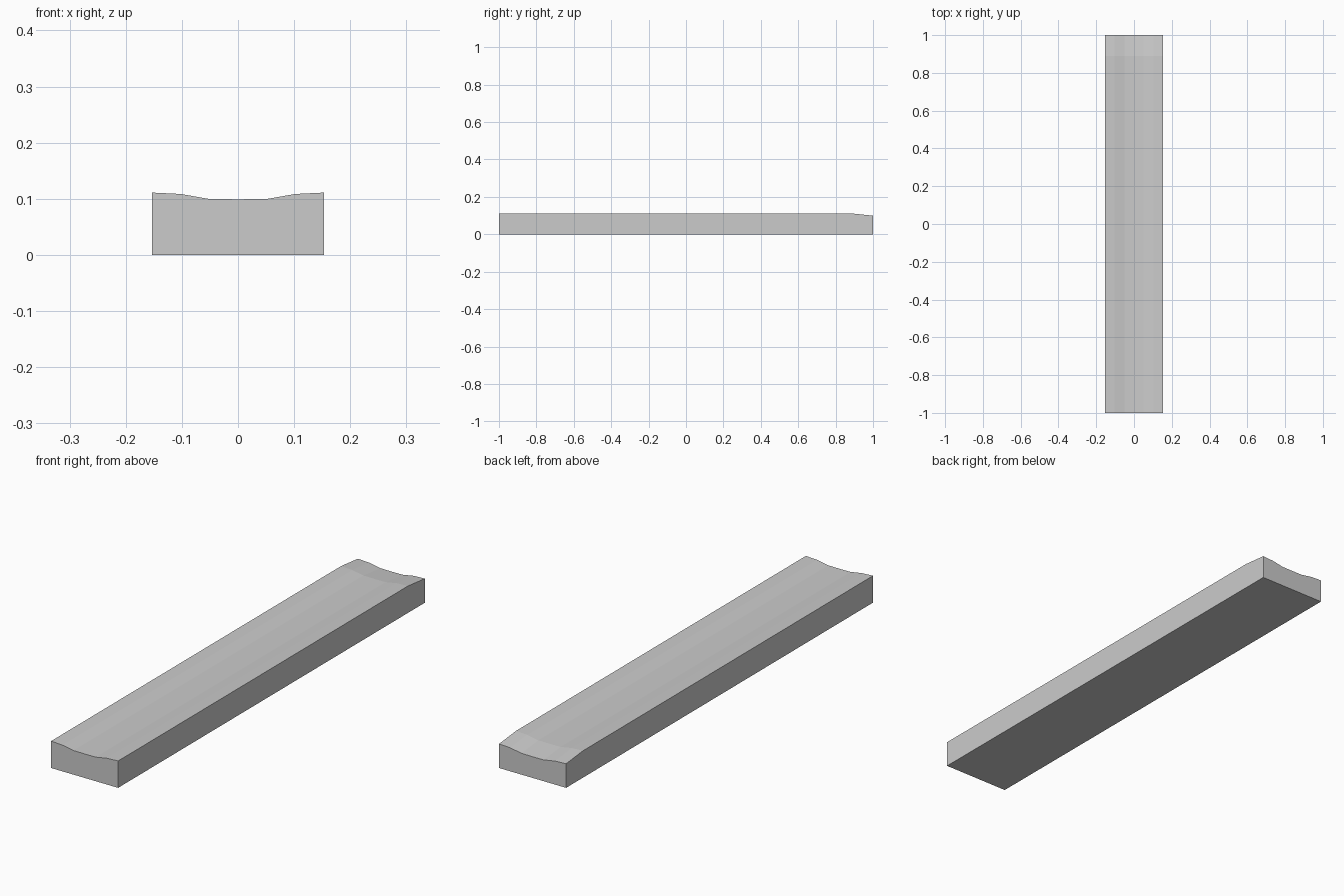
import bpy, bmesh

if "Cube" in bpy.data.objects:
    bpy.data.objects.remove(bpy.data.objects["Cube"])

# Half cross-section of the dished top: (x, z) from centre to edge
half = [(0.0, 0.099), (0.051, 0.0995), (0.102, 0.1085), (0.153, 0.111)]
top = [(-x, z) for x, z in reversed(half[1:])] + half
w = half[-1][0]

# Stations along the length: (y, drop of the top surface)
stations = [(-1.0, 0.0), (0.89, 0.0), (1.0, 0.0115)]

bm = bmesh.new()
rings = []
for y, drop in stations:
    pts = [(x, z - drop) for x, z in top] + [(w, 0), (-w, 0)]
    rings.append([bm.verts.new((x, y, z)) for x, z in pts])

# Skin between stations, then end caps
for a, b in zip(rings, rings[1:]):
    n = len(a)
    for i in range(n):
        j = (i + 1) % n
        bm.faces.new((a[i], a[j], b[j], b[i]))
bm.faces.new(rings[0])
bm.faces.new(rings[-1])
bmesh.ops.recalc_face_normals(bm, faces=bm.faces)

mesh = bpy.data.meshes.new("dished_plank")
bm.to_mesh(mesh)
bm.free()
plank = bpy.data.objects.new("dished_plank", mesh)
bpy.context.collection.objects.link(plank)
